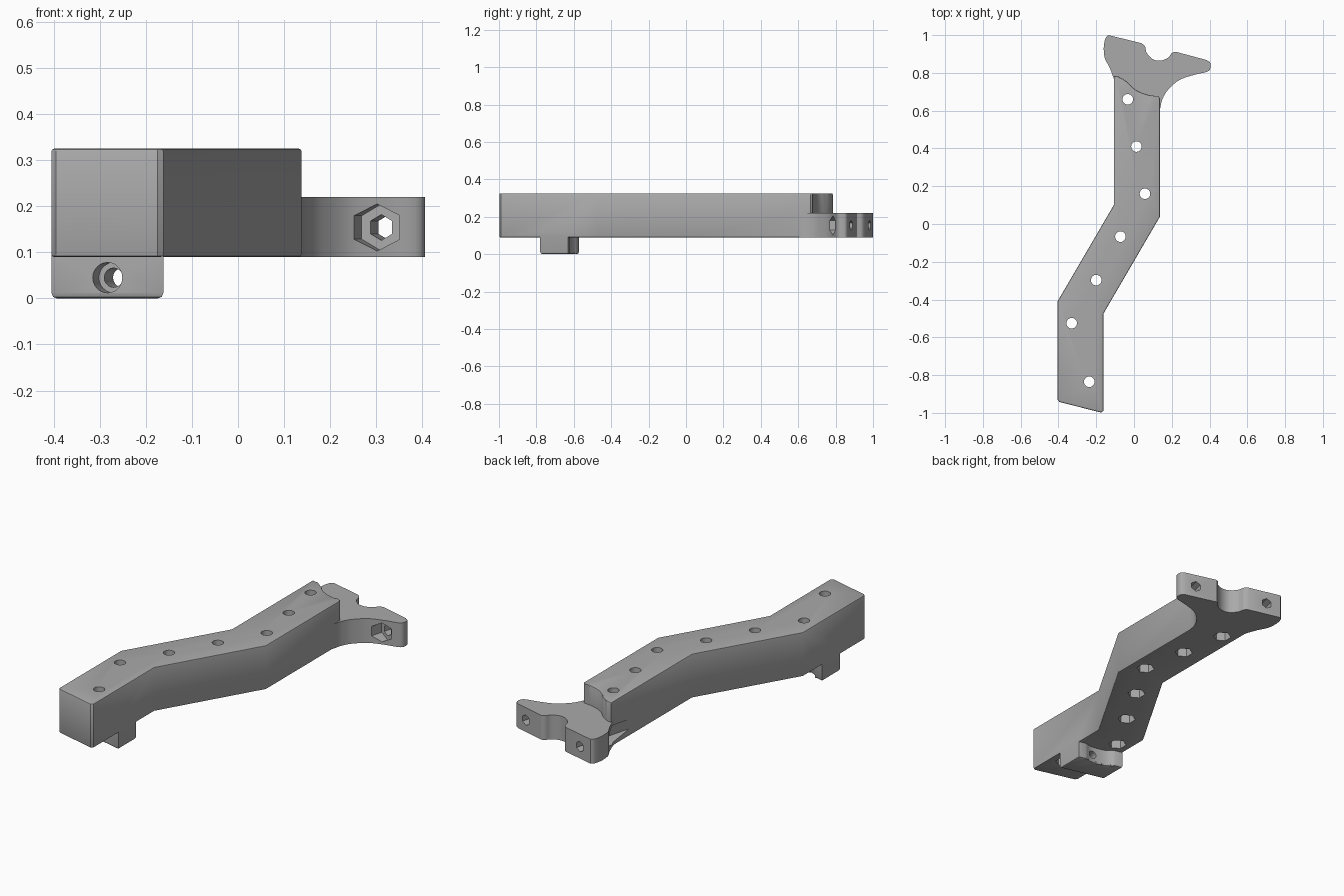
import bpy, bmesh, math
from mathutils import Vector, Matrix

if "Cube" in bpy.data.objects:
    bpy.data.objects.remove(bpy.data.objects["Cube"], do_unlink=True)

grey = bpy.data.materials.new("plain grey")
grey.use_nodes = True
grey.diffuse_color = (0.4, 0.4, 0.4, 1)
grey.node_tree.nodes["Principled BSDF"].inputs["Base Color"].default_value = (0.4, 0.4, 0.4, 1)

TILT = math.radians(15)
AXIS = Vector((math.sin(TILT), math.cos(TILT), 0))  # direction of the clamp screws


def finish(name, bm):
    bmesh.ops.recalc_face_normals(bm, faces=bm.faces)
    mesh = bpy.data.meshes.new(name)
    bm.to_mesh(mesh)
    bm.free()
    mesh.materials.append(grey)
    ob = bpy.data.objects.new(name, mesh)
    bpy.context.collection.objects.link(ob)
    return ob


def prism(name, outline, low, high, chamfer=0.006, ends=()):
    """Extrude an outline and chamfer the rims at the given heights."""
    bm = bmesh.new()
    face = bm.faces.new([bm.verts.new((x, y, low)) for x, y in outline])
    top = bmesh.ops.extrude_face_region(bm, geom=[face])["geom"]
    for v in top:
        if isinstance(v, bmesh.types.BMVert):
            v.co.z = high
    rims = [e for e in bm.edges if any(all(abs(v.co.z - z) < 1e-5 for v in e.verts) for z in ends)]
    if rims:
        bmesh.ops.bevel(bm, geom=rims, offset=chamfer, segments=2, profile=0.5, affect='EDGES')
    return finish(name, bm)


def smooth_path(points, steps=5):
    """Catmull-Rom curve through a few points."""
    pts = [Vector(p) for p in points]
    pts = [2 * pts[0] - pts[1]] + pts + [2 * pts[-1] - pts[-2]]
    out = []
    for a, b, c, d in zip(pts, pts[1:], pts[2:], pts[3:]):
        for i in range(steps):
            t = i / steps
            out.append(0.5 * (2 * b + (c - a) * t + (2 * a - 5 * b + 4 * c - d) * t * t
                              + (3 * b - a - 3 * c + d) * t ** 3))
    return [tuple(p) for p in out + [pts[-2]]]


def rod(name, start, end, radius, sides):
    """Cutter between two points."""
    start, end = Vector(start), Vector(end)
    line = end - start
    turn = line.to_track_quat('Z', 'Y').to_matrix().to_4x4()
    bm = bmesh.new()
    bmesh.ops.create_cone(bm, cap_ends=True, segments=sides, radius1=radius, radius2=radius,
                          depth=line.length,
                          matrix=Matrix.Translation((start + end) / 2) @ turn)
    return finish(name, bm)


def combine(target, other, operation):
    mod = target.modifiers.new("combine", 'BOOLEAN')
    mod.operation, mod.solver, mod.object = operation, 'EXACT', other
    bpy.context.view_layer.objects.active = target
    bpy.ops.object.modifier_apply(modifier=mod.name)
    bpy.data.objects.remove(other, do_unlink=True)


# Cranked main bar with a scooped end
scoop = smooth_path([(0.13, 0.676), (0.07, 0.685), (0.01, 0.71), (-0.04, 0.755), (-0.08, 0.78)])
bar = prism("cranked_arm",
            [(-0.405, -0.93), (-0.395, -0.942), (-0.175, -0.998), (-0.162, -0.99), (-0.162, -0.475),
             (0.138, 0.04), (0.138, 0.665)] + scoop + [(-0.107, 0.785), (-0.107, 0.10), (-0.405, -0.41)],
            0.09, 0.325, ends=(0.09, 0.325))

# Clamp flange with a round tube seat
left_side = smooth_path([(-0.107, 0.77), (-0.13, 0.83), (-0.155, 0.88), (-0.16, 0.94), (-0.15, 0.985), (-0.135, 1.0)])
seat = smooth_path([(0.04, 0.957), (0.058, 0.94), (0.068, 0.905), (0.10, 0.872), (0.14, 0.865),
                    (0.18, 0.88), (0.20, 0.905), (0.22, 0.912)])
right_side = smooth_path([(0.385, 0.868), (0.405, 0.85), (0.395, 0.81), (0.32, 0.79), (0.24, 0.762),
                          (0.18, 0.71), (0.15, 0.66), (0.138, 0.61)])
flange = prism("clamp_flange", left_side + seat + right_side + [(0.10, 0.55), (-0.07, 0.60)],
               0.09, 0.22)

# Lower lug with parallel slanted faces and a shallow hollow back
hollow = smooth_path([(-0.36, -0.583), (-0.33, -0.608), (-0.288, -0.622), (-0.24, -0.628), (-0.20, -0.62)])
lug = prism("lower_lug", [(-0.162, -0.78), (-0.162, -0.63)] + hollow[::-1]
            + [(-0.405, -0.572), (-0.405, -0.722)], 0.0, 0.12, 0.012, ends=(0.0,))

combine(bar, flange, 'UNION')
combine(bar, lug, 'UNION')

# Vertical holes with nut pockets underneath
for x, y in [(-0.033, 0.66), (0.013, 0.41), (0.058, 0.16), (-0.072, -0.067),
             (-0.20, -0.297), (-0.33, -0.525), (-0.237, -0.835)]:
    combine(bar, rod("hole_cutter", (x, y, -0.1), (x, y, 0.5), 0.028, 24), 'DIFFERENCE')
    combine(bar, rod("pocket_cutter", (x, y, 0.05), (x, y, 0.17), 0.045, 6), 'DIFFERENCE')

# Clamp screw holes with hexagonal nut pockets
for x, y in [(-0.06, 0.98), (0.328, 0.882)]:
    back = Vector((x, y, 0.154))
    combine(bar, rod("screw_cutter", back + AXIS * 0.1, back - AXIS * 0.15, 0.028, 6), 'DIFFERENCE')
    combine(bar, rod("nut_cutter", back - AXIS * 0.065, back - AXIS * 0.4, 0.051, 6), 'DIFFERENCE')

# Lug screw hole with a round counterbore
front = Vector((-0.283, -0.75, 0.045))
combine(bar, rod("lug_cutter", front - AXIS * 0.05, front + AXIS * 0.25, 0.021, 20), 'DIFFERENCE')
combine(bar, rod("bore_cutter", front - AXIS * 0.1, front + AXIS * 0.05, 0.033, 24), 'DIFFERENCE')

bpy.ops.object.select_all(action='DESELECT')
bar.select_set(True)
bpy.context.view_layer.objects.active = bar
bpy.ops.object.shade_smooth_by_angle(angle=math.radians(28))
